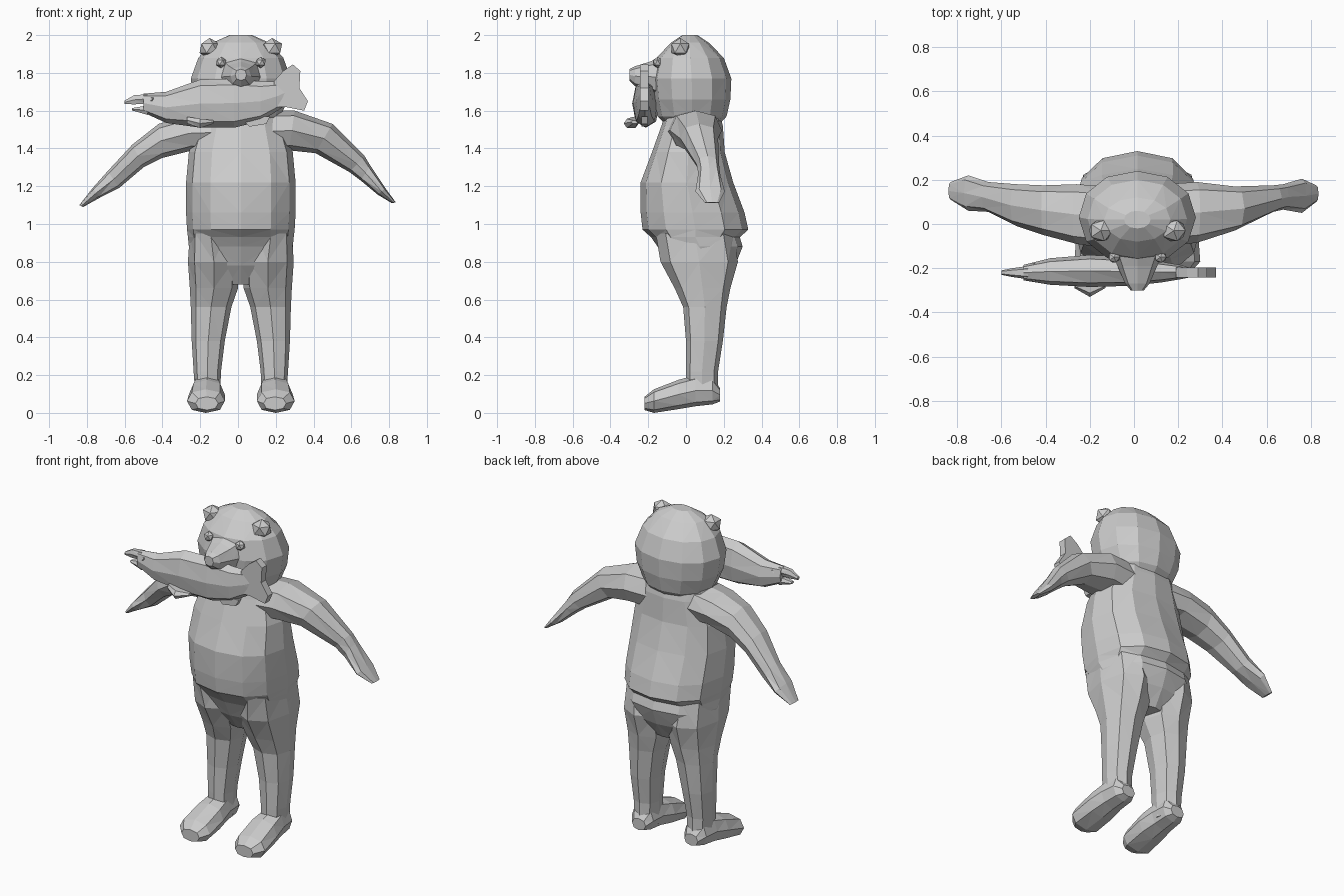
import bpy, bmesh, math
from mathutils import Vector as V

CX = 0.015  # symmetry plane of the bear


def finish(name, bm):
    bmesh.ops.recalc_face_normals(bm, faces=bm.faces[:])
    bmesh.ops.triangulate(bm, faces=bm.faces[:])
    me = bpy.data.meshes.new(name)
    bm.to_mesh(me)
    bm.free()
    ob = bpy.data.objects.new(name, me)
    bpy.context.collection.objects.link(ob)
    return ob


def loft(name, sections, n=8, power=0.85):
    """Skin sections given as (centre, half axis u, half axis v)."""
    bm = bmesh.new()
    soft = lambda t: math.copysign(abs(t) ** power, t) if abs(t) > 1e-6 else 0
    rings = []
    for c, u, v in sections:
        angles = [2 * math.pi * i / n for i in range(n)]
        rings.append([bm.verts.new(c + u * soft(math.cos(a)) + v * soft(math.sin(a)))
                      for a in angles])
    for a, b in zip(rings, rings[1:]):
        for i in range(n):
            j = (i + 1) % n
            bm.faces.new((a[i], a[j], b[j], b[i]))
    bm.faces.new(rings[0])
    bm.faces.new(rings[-1])
    return finish(name, bm)


def boxed(axis, rows, side=1, cx=CX):
    """Sections from rows (position, min/max of the two other axes in xyz order)."""
    out = []
    for p, a0, a1, b0, b1 in rows:
        a, b, da, db = (a0 + a1) / 2, (b0 + b1) / 2, (a1 - a0) / 2, (b1 - b0) / 2
        if axis == 'z':
            out.append((V((cx + side * a, b, p)), V((side * da, 0, 0)), V((0, db, 0))))
        elif axis == 'y':
            out.append((V((cx + side * a, p, b)), V((side * da, 0, 0)), V((0, 0, db))))
        else:
            out.append((V((p, a, b)), V((0, da, 0)), V((0, 0, db))))
    return out


def slanted(rows):
    """Sections from rows (top x, z, bottom x, z, min y, max y)."""
    out = []
    for xt, zt, xb, zb, y0, y1 in rows:
        out.append((V(((xt + xb) / 2, (y0 + y1) / 2, (zt + zb) / 2)),
                    V((0, (y1 - y0) / 2, 0)), V(((xt - xb) / 2, 0, (zt - zb) / 2))))
    return out


def plate(name, pts, y, thick):
    """Thin fin from an x,z outline."""
    bm = bmesh.new()
    f = bm.faces.new([bm.verts.new((x, y - thick / 2, z)) for x, z in pts])
    r = bmesh.ops.extrude_face_region(bm, geom=[f])
    bmesh.ops.translate(bm, vec=(0, thick, 0),
                        verts=[e for e in r['geom'] if isinstance(e, bmesh.types.BMVert)])
    return finish(name, bm)


def lump(name, loc, size, sub=1):
    bm = bmesh.new()
    bmesh.ops.create_icosphere(bm, subdivisions=sub, radius=1)
    for v in bm.verts:
        v.co = V([l + s * c for l, s, c in zip(loc, size, v.co)])
    return finish(name, bm)


# torso with the fur ledge at the back of the hips
loft("torso", boxed('z', [
    (0.68, -.12, .12, -.03, .20), (0.78, -.25, .25, -.10, .26),
    (0.88, -.275, .275, -.15, .30), (0.93, -.28, .28, -.185, .285),
    (0.97, -.285, .285, -.23, .33), (1.06, -.29, .29, -.24, .31),
    (1.22, -.29, .29, -.24, .25), (1.38, -.275, .275, -.18, .205),
    (1.52, -.23, .23, -.13, .195), (1.62, -.20, .20, -.10, .17)]), 12)

# head and muzzle
loft("head", boxed('z', [
    (1.50, -.14, .14, -.08, .15), (1.57, -.21, .21, -.15, .215),
    (1.66, -.25, .25, -.17, .235), (1.77, -.265, .265, -.18, .24),
    (1.88, -.225, .225, -.155, .20), (1.96, -.15, .15, -.08, .12),
    (2.00, -.06, .06, -.02, .06)]), 12, 0.95)
loft("muzzle", boxed('y', [
    (-.12, -.12, .12, 1.66, 1.89), (-.19, -.09, .09, 1.70, 1.86),
    (-.27, -.055, .055, 1.73, 1.835), (-.30, -.03, .03, 1.76, 1.82)]), 8)

# paired legs, feet, ears and eyes
for s, label in ((-1, "left"), (1, "right")):
    loft(label + "_leg", boxed('z', [
        (0.95, .05, .27, -.16, .25), (0.80, .005, .28, -.135, .275),
        (0.66, .015, .27, -.06, .235), (0.56, .05, .265, -.015, .215),
        (0.38, .085, .26, .0, .195), (0.22, .105, .25, .0, .17),
        (0.08, .11, .24, .0, .17)], s), 8)
    loft(label + "_foot", boxed('y', [
        (-.22, .12, .24, .015, .085), (-.17, .085, .285, .0, .125),
        (-.04, .085, .275, .02, .175), (.05, .10, .26, .035, .20),
        (.14, .105, .25, .045, .19), (.18, .13, .22, .06, .13)], s), 8)
    lump(label + "_ear", (CX + s * .165, -.03, 1.93), (.06, .055, .055))
    lump(label + "_eye", (CX + s * .105, -.15, 1.855), (.03, .028, .03))

# arms hang down at different angles
loft("right_arm", slanted([
    (.14, 1.60, .14, 1.38, -.10, .18), (.30, 1.60, .27, 1.39, -.085, .19),
    (.50, 1.53, .41, 1.375, -.03, .17), (.67, 1.36, .59, 1.275, .055, .175),
    (.70, 1.31, .65, 1.23, .065, .18), (.78, 1.19, .74, 1.155, .05, .205),
    (.835, 1.115, .815, 1.11, .10, .175)]))
loft("left_arm", slanted([
    (-.12, 1.59, -.12, 1.38, -.11, .17), (-.28, 1.57, -.24, 1.39, -.09, .18),
    (-.42, 1.53, -.40, 1.35, -.05, .175), (-.56, 1.42, -.50, 1.30, -.01, .18),
    (-.69, 1.28, -.63, 1.19, .055, .19), (-.77, 1.19, -.73, 1.14, .06, .22),
    (-.84, 1.10, -.82, 1.09, .11, .19)]))

# fish held in the mouth: body, jaws, fins and eye
loft("fish_body", boxed('x', [
    (-.50, -.255, -.185, 1.59, 1.69), (-.38, -.275, -.155, 1.535, 1.70),
    (-.20, -.285, -.14, 1.51, 1.765), (-.02, -.28, -.15, 1.51, 1.77),
    (.12, -.265, -.17, 1.545, 1.755), (.21, -.25, -.185, 1.60, 1.755),
    (.26, -.24, -.20, 1.635, 1.765)]), 8)
loft("fish_upper_jaw", boxed('x', [
    (-.48, -.25, -.19, 1.635, 1.69), (-.55, -.24, -.20, 1.63, 1.685),
    (-.60, -.23, -.21, 1.635, 1.655)]), 6)
loft("fish_lower_jaw", boxed('x', [
    (-.48, -.25, -.19, 1.575, 1.63), (-.56, -.235, -.205, 1.60, 1.615)]), 6)
plate("fish_tail", [(.19, 1.62), (.25, 1.62), (.35, 1.60), (.37, 1.65), (.325, 1.72),
                    (.33, 1.81), (.29, 1.845), (.24, 1.81), (.19, 1.755)], -.22, .045)
plate("fish_rear_fin", [(.02, 1.56), (.06, 1.515), (.15, 1.53), (.17, 1.57)], -.22, .03)
loft("fish_side_fin", boxed('x', [
    (-.27, -.29, -.25, 1.53, 1.57), (-.20, -.33, -.25, 1.505, 1.56),
    (-.13, -.29, -.25, 1.53, 1.55)]), 6)
lump("fish_eye", (-.455, -.22, 1.66), (.02, .05, .018))
